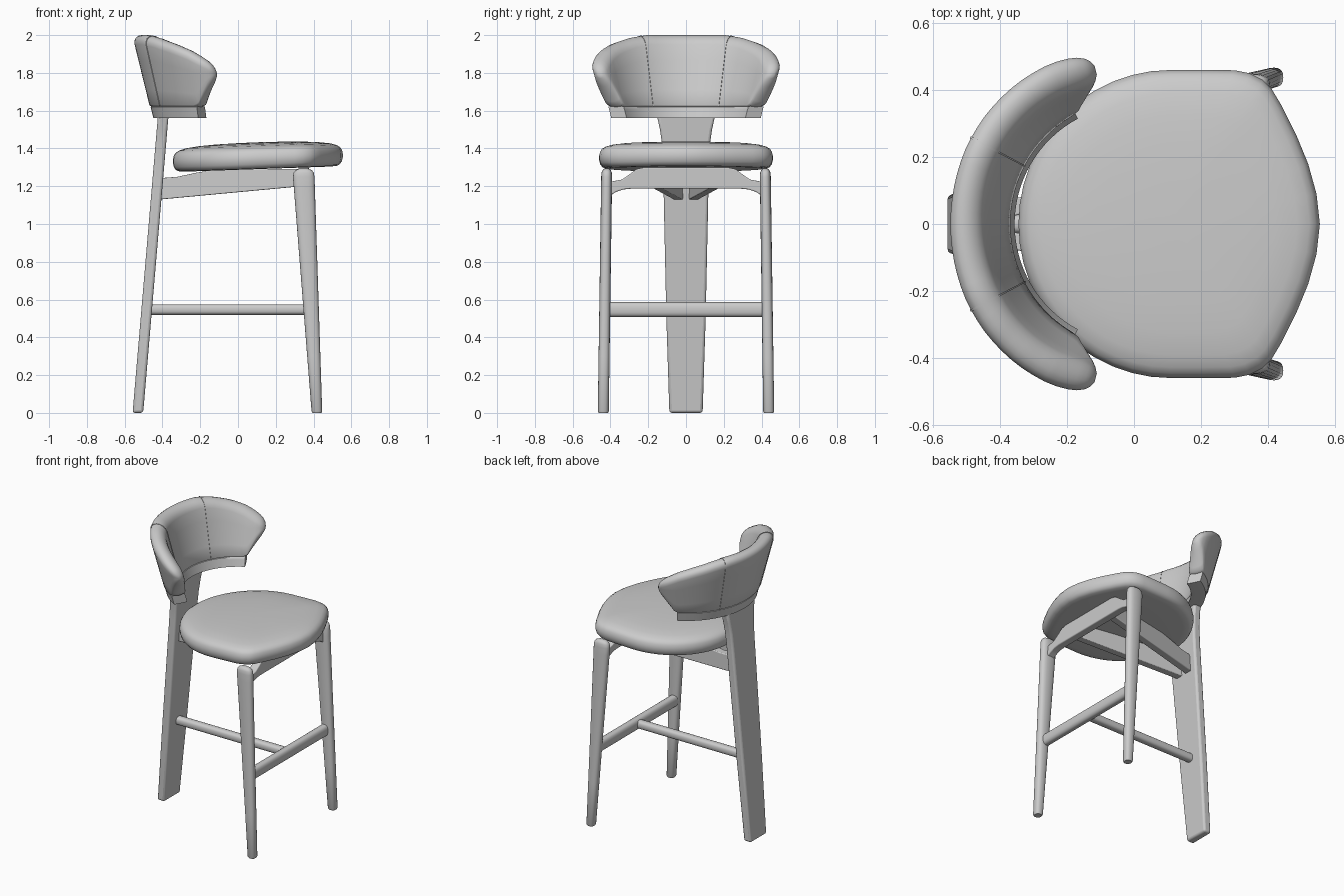
import bpy, bmesh, math
from mathutils import Vector

if "Cube" in bpy.data.objects:
    bpy.data.objects.remove(bpy.data.objects["Cube"])

grey = bpy.data.materials.new("light_grey")
grey.diffuse_color = (0.6, 0.6, 0.6, 1)
grey.use_nodes = True
grey.node_tree.nodes["Principled BSDF"].inputs["Base Color"].default_value = grey.diffuse_color


def finish(bm, name, angle=40, bevel=0):
    bmesh.ops.recalc_face_normals(bm, faces=bm.faces)
    me = bpy.data.meshes.new(name)
    bm.to_mesh(me)
    bm.free()
    me.materials.append(grey)
    ob = bpy.data.objects.new(name, me)
    bpy.context.collection.objects.link(ob)
    bpy.ops.object.select_all(action='DESELECT')
    bpy.context.view_layer.objects.active = ob
    ob.select_set(True)
    if bevel:
        m = ob.modifiers.new("soft_edges", 'BEVEL')
        m.width, m.segments, m.limit_method = bevel, 3, 'ANGLE'
    bpy.ops.object.shade_smooth_by_angle(angle=math.radians(angle))
    return ob


def loft(name, rings, angle=40, bevel=0):
    """Skin equal-length closed rings and cap both ends."""
    bm = bmesh.new()
    vs = [[bm.verts.new(p) for p in r] for r in rings]
    n = len(vs[0])
    for a, b in zip(vs, vs[1:]):
        for i in range(n):
            bm.faces.new((a[i], a[(i + 1) % n], b[(i + 1) % n], b[i]))
    bm.faces.new(vs[0])
    bm.faces.new(vs[-1])
    return finish(bm, name, angle, bevel)


def lerp_table(table, t):
    for a, b in zip(table, table[1:]):
        if t <= b[0]:
            f = max(0, (t - a[0]) / (b[0] - a[0]))
            return [p + (q - p) * f for p, q in zip(a[1:], b[1:])]
    return list(table[-1][1:])


def oval(c, u, v, ru, rv, power=2.0, n=20):
    c, u, v = Vector(c), Vector(u), Vector(v)
    ring = []
    for i in range(n):
        a = 2 * math.pi * i / n
        ca, sa = math.cos(a), math.sin(a)
        ring.append(c + u * ru * math.copysign(abs(ca) ** (2 / power), ca)
                    + v * rv * math.copysign(abs(sa) ** (2 / power), sa))
    return ring


X, Y, Z = (1, 0, 0), (0, 1, 0), (0, 0, 1)

# Tapered front legs with domed tops
for s, side in ((1, "left"), (-1, "right")):
    rings = []
    for z, k in ((0, .85), (.008, 1), (.3, 1), (.6, 1), (.9, 1), (1.2, 1),
                 (1.25, 1), (1.272, .93), (1.285, .75), (1.293, .4)):
        f = min(z / 1.25, 1)
        rings.append(oval((.418 - .07 * f, s * (.438 - .018 * f), z), X, Y,
                          (.028 + .029 * f) * k, .029 * k, 2.5))
    loft("front_leg_" + side, rings)

# Wide leaning back leg, flaring under the backrest
rings = []
for z, w in ((0, .088), (.5, .104), (1.1, .117), (1.3, .121), (1.42, .126),
             (1.5, .138), (1.58, .155)):
    x = -.53 + .133 * z / 1.56
    rings.append([(x - .028, -w, z), (x + .028, -w, z), (x + .028, w, z), (x - .028, w, z)])
loft("back_leg", rings, bevel=.014)

# Foot rails
loft("front_foot_rail", [oval((.378, y, .547), X, Z, .028, .039, 2.6) for y in (-.425, .425)])
loft("centre_foot_rail", [oval((x, 0, .547), Y, Z, .028, .028, 2.6) for x in (-.48, .37)])

# Arched rail between the front legs
half = [(0, 1.3), (.22, 1.3), (.26, 1.292), (.30, 1.262), (.34, 1.235), (.41, 1.222)]
under = [(.41, 1.145), (.37, 1.17), (.33, 1.183), (.29, 1.187), (0, 1.187)]
prof = half + under + [(-y, z) for y, z in reversed(under[:-1])] + [(-y, z) for y, z in reversed(half[1:])]
loft("front_seat_rail", [[(x, y, z) for y, z in prof] for x in (.32, .375)], 30, .006)

# Two seat rails converging on the back leg
prof = [(-.41, 1.13), (.34, 1.2), (.34, 1.292), (0, 1.292), (-.12, 1.288),
        (-.22, 1.272), (-.32, 1.25), (-.41, 1.243)]
for s, side in ((1, "left"), (-1, "right")):
    rings = [[(x, s * (.042 + .128 * (x + .41) / .75 + d), z) for x, z in prof]
             for d in (-.026, .026)]
    loft("seat_rail_" + side, rings, 30, .005)


# Padded seat: rounded outline, straight sides, bowed front edge
def seat_outline():
    pts = []
    for i in range(25):                                    # half-round back
        a = math.pi / 2 + math.pi * i / 24
        pts.append((.11 + .455 * math.cos(a), .46 * math.sin(a)))
    low = [(.2, .46), (.3, .459), (.345, .45), (.385, .43), (.41, .405), (.44, .355),
           (.485, .265), (.52, .18), (.545, .09)]
    return pts + [(x, -y) for x, y in low] + [(.555, 0)] + low[::-1]


outline = seat_outline()
rings = []
for k, z in ((.3, 1.287), (.85, 1.287), (.93, 1.29), (.965, 1.298), (.988, 1.313), (1, 1.335), (1, 1.352),
             (.99, 1.372), (.97, 1.387), (.93, 1.399), (.85, 1.41), (.7, 1.419),
             (.5, 1.425), (.25, 1.428), (.05, 1.429)):
    rings.append([(.11 + (x - .11) * k, y * k, z + .035 * (.11 + (x - .11) * k)) for x, y in outline])
loft("seat", rings, 60)

# Backrest shell: degrees, bottom, top, half thickness
shell = [(0, 1.615, 2.0, .05), (24, 1.615, 2.0, .05), (36, 1.615, 1.984, .05), (50, 1.615, 1.952, .05),
         (60, 1.615, 1.92, .05), (64, 1.625, 1.902, .05), (68, 1.672, 1.882, .048), (71, 1.708, 1.865, .044),
         (73.5, 1.738, 1.846, .036), (75, 1.76, 1.828, .026), (76, 1.778, 1.808, .012)]


def shell_ring(deg, grow=0.0, row=None):
    zb, zt, t = row or lerp_table(shell, abs(deg))
    zb, zt, t = zb - grow, zt + grow, t + grow
    rt = min(t, (zt - zb) / 2) * (1 if row is None else .15)
    rb = rt * (.3 + .7 * min(1, max(0, (abs(deg) - 62) / 10)))
    loop = []
    for i in range(9):                                     # rounded top edge
        a = math.pi * i / 8
        loop.append((t * math.cos(a), zt - rt + rt * math.sin(a)))
    for i in range(1, 4):                                  # inner face
        loop.append((-t, zt - rt + (zb + rb - zt + rt) * i / 4))
    for i in range(9):                                     # bottom edge
        a = math.pi + math.pi * i / 8
        loop.append((t * math.cos(a), zb + rb + rb * math.sin(a)))
    for i in range(1, 4):                                  # outer face
        loop.append((t, zb + rb + (zt - rt - zb - rb) * i / 4))
    a = math.radians(deg)
    ring = []
    for d, z in loop:
        h = (z - 1.56) / .38
        r = .402 + .093 * h + .022 * h * (deg / 75) ** 2 + d
        ring.append((-r * math.cos(a), r * math.sin(a), z))
    return ring


degs = [i * 4 for i in range(16)] + [62, 64, 66, 68, 69.5, 71, 72.5, 73.5, 74.3, 75, 75.6, 76]
degs = [-d for d in degs[:0:-1]] + degs
loft("backrest", [shell_ring(d) for d in degs], 50)

# Lower band under the shell
loft("backrest_band", [shell_ring(d, row=(1.56, 1.625, .046)) for d in range(-62, 63, 4)], 50)

# Raised seams wrapping the backrest
for s, side in ((1, "left"), (-1, "right")):
    loft("seam_" + side, [shell_ring(s * d, .003) for d in (27.6, 28.3)], 50)
